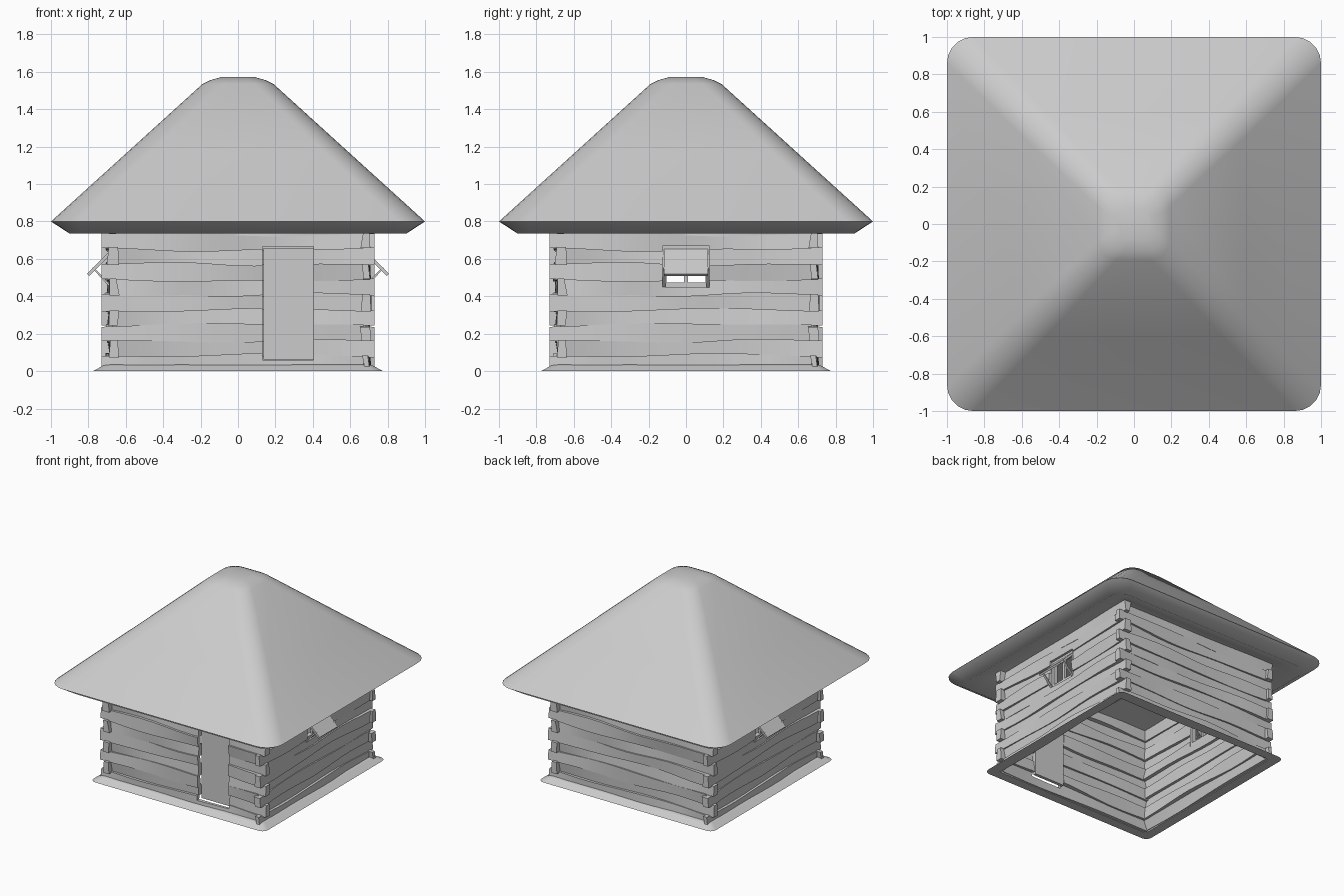
import bpy, bmesh, math, random
from mathutils import Matrix, Vector

cube = bpy.data.objects.get("Cube")
if cube:
    bpy.data.objects.remove(cube)

grey = bpy.data.materials.new("plain_grey")
grey.use_nodes = True
COLOUR = (0.6, 0.6, 0.6, 1)
grey.diffuse_color = COLOUR
grey.node_tree.nodes["Principled BSDF"].inputs["Base Color"].default_value = COLOUR


def make_object(name, bm):
    bmesh.ops.recalc_face_normals(bm, faces=bm.faces)
    mesh = bpy.data.meshes.new(name)
    bm.to_mesh(mesh)
    bm.free()
    mesh.materials.append(grey)
    obj = bpy.data.objects.new(name, mesh)
    bpy.context.collection.objects.link(obj)
    return obj


def box(name, low, high, turn=None):
    """Box between two corners, optionally moved by a matrix."""
    low, high = Vector(low), Vector(high)
    bm = bmesh.new()
    bmesh.ops.create_cube(bm, size=1)
    for v in bm.verts:
        v.co = (low + high) / 2 + v.co * (high - low)
    if turn:
        bm.transform(turn)
    return make_object(name, bm)


def rounded_square(bm, half, z, radius, steps=5):
    ring = []
    for quarter in range(4):
        for i in range(steps + 1):
            a = math.pi / 2 * (quarter + i / steps)
            mid = math.pi / 2 * (quarter + 0.5)
            inner = (half - radius) * math.sqrt(2)
            ring.append(bm.verts.new((inner * math.cos(mid) + radius * math.cos(a),
                                      inner * math.sin(mid) + radius * math.sin(a), z)))
    return ring


def stack_rings(name, profile, capped):
    """Skin rounded squares given as (half width, height, corner radius)."""
    bm = bmesh.new()
    rings = [rounded_square(bm, *p) for p in profile]
    pairs = list(zip(rings, rings[1:]))
    if capped:
        bm.faces.new(rings[0])
        bm.faces.new(rings[-1])
    else:
        pairs.append((rings[-1], rings[0]))
    for a, b in pairs:
        for i in range(len(a)):
            j = (i + 1) % len(a)
            bm.faces.new((a[i], a[j], b[j], b[i]))
    return make_object(name, bm)


def smooth(obj, degrees):
    bpy.ops.object.select_all(action="DESELECT")
    obj.select_set(True)
    bpy.context.view_layer.objects.active = obj
    bpy.ops.object.shade_smooth_by_angle(angle=math.radians(degrees))


# Roof with soft hips, a drooping eave lip and a raised ceiling
roof = stack_rings("roof", [(0.74, 0.812, 0.08), (0.9, 0.735, 0.1), (1.0, 0.8, 0.14),
                            (0.6, 1.163, 0.13), (0.19, 1.535, 0.1), (0.15, 1.555, 0.09),
                            (0.09, 1.572, 0.06)], True)
smooth(roof, 70)

# Sloping ground skirt, open in the middle
stack_rings("foundation_skirt", [(0.775, 0, 0.05), (0.72, 0.03, 0.03),
                                 (0.7, 0.035, 0.02), (0.7, 0, 0.02)], False)

# Opening cutters
cutters = {}
cutters["front"] = box("door_cutter", (0.13, -0.8, 0.06), (0.405, -0.55, 0.665))
cutters["right"] = box("window_cutter_a", (0.55, -0.125, 0.45), (0.85, 0.125, 0.67))
cutters["left"] = box("window_cutter_b", (-0.85, -0.125, 0.45), (-0.55, 0.125, 0.67))
for c in cutters.values():
    c.hide_render = True
    c.hide_viewport = True
    c.display_type = "WIRE"

# Walls of hand hewn logs, every second one reaching past alternate corners
LOGS = 10
PITCH = 0.0815
STEPS = 12


def wave(rng, size):
    a, b = rng.uniform(0, 6), rng.uniform(0, 6)
    f = rng.uniform(2.5, 5)
    return lambda x: size * (0.6 * math.sin(f * x + a) + 0.4 * math.sin(2 * f * x + b))


def build_wall(side, angle):
    rng = random.Random(4)
    seams = [wave(rng, 0.012 if 0 < i < LOGS else 0) for i in range(LOGS + 1)]
    for n in range(LOGS):
        even = n % 2 == 0
        start, end = (-0.73, 0.67) if even else (-0.67, 0.73)
        outer, inner = (0.702, 0.664) if even else (0.69, 0.643)
        foot = 0.682 if n == 0 else inner
        depths = [wave(rng, 0.012) for _ in range(4)]
        bm = bmesh.new()
        loops = []
        for s in range(STEPS + 1):
            x = start + (end - start) * s / STEPS
            low = n * PITCH + seams[n](x) + (-0.003 if n else 0.005)
            high = (n + 1) * PITCH + seams[n + 1](x) + 0.003
            section = [(-outer + depths[0](x), low), (-outer + depths[1](x), high),
                       (-inner + depths[2](x), high), (-foot + depths[3](x), low)]
            loops.append([bm.verts.new((x, y, z)) for y, z in section])
        for a, b in zip(loops, loops[1:]):
            for i in range(4):
                j = (i + 1) % 4
                bm.faces.new((a[i], a[j], b[j], b[i]))
        bm.faces.new(loops[0])
        bm.faces.new(loops[-1])
        bm.transform(Matrix.Rotation(angle, 4, "Z"))
        log = make_object(f"{side}_wall_log_{n + 1}", bm)
        smooth(log, 30)
        first = 0 if side == "front" else 5
        if side in cutters and first <= n <= 8:
            cut = log.modifiers.new("opening", "BOOLEAN")
            cut.operation = "DIFFERENCE"
            cut.solver = "EXACT"
            cut.object = cutters[side]


for k, side in enumerate(("front", "right", "back", "left")):
    build_wall(side, k * math.pi / 2)

# Door set back in its opening
box("door", (0.136, -0.66, 0.063), (0.403, -0.635, 0.658))

# Windows: frame, mullion, propped shutter and its struts
for side, angle in (("right", 0), ("left", math.pi)):
    turn = Matrix.Rotation(angle, 4, "Z")
    for y in (-0.115, 0.115):
        box(f"{side}_window_jamb", (0.64, y - 0.012, 0.45), (0.675, y + 0.012, 0.667), turn)
    for z in (0.463, 0.66):
        box(f"{side}_window_rail", (0.64, -0.125, z - 0.012), (0.675, 0.125, z + 0.012), turn)
    box(f"{side}_window_mullion", (0.65, -0.01, 0.46), (0.67, 0.01, 0.66), turn)
    tilt = turn @ Matrix.Translation((0.666, 0, 0.65)) @ Matrix.Rotation(math.radians(45), 4, "Y")
    box(f"{side}_shutter", (0, -0.118, -0.008), (0.192, 0.118, 0.008), tilt)
    prop = turn @ Matrix.Translation((0.675, 0, 0.445)) @ Matrix.Rotation(math.radians(-47), 4, "Y")
    for y in (-0.117, 0.117):
        box(f"{side}_shutter_strut", (0, y - 0.008, -0.005), (0.148, y + 0.008, 0.005), prop)
